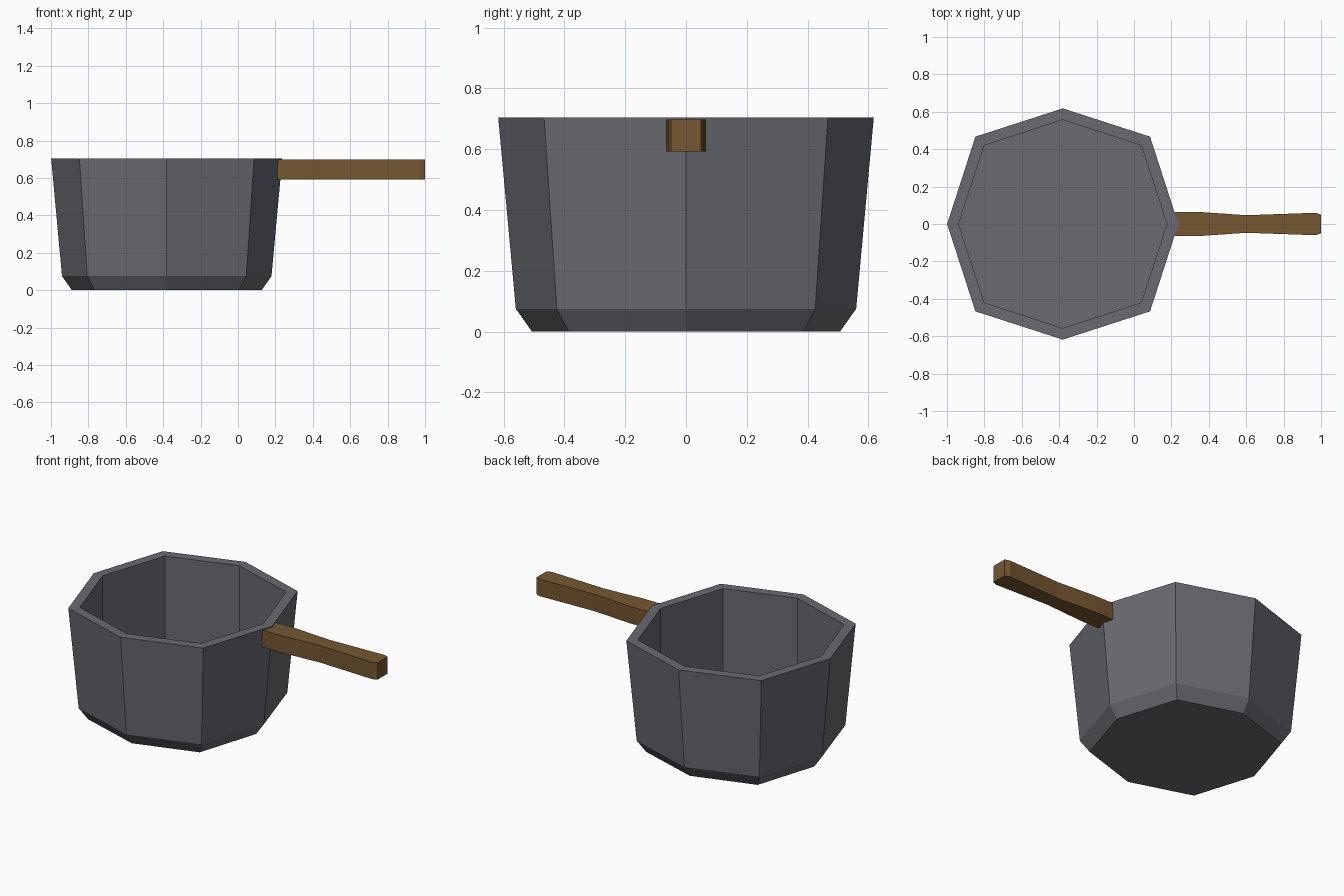
import bpy, bmesh, math

if "Cube" in bpy.data.objects:
    bpy.data.objects.remove(bpy.data.objects["Cube"])

def material(name, rgb):
    m = bpy.data.materials.new(name)
    m.diffuse_color = (*rgb, 1)
    m.use_nodes = True
    m.node_tree.nodes["Principled BSDF"].inputs["Base Color"].default_value = m.diffuse_color
    return m

def finish(bm, name, mat):
    bmesh.ops.recalc_face_normals(bm, faces=bm.faces)
    me = bpy.data.meshes.new(name)
    bm.to_mesh(me)
    bm.free()
    me.materials.append(mat)
    ob = bpy.data.objects.new(name, me)
    bpy.context.collection.objects.link(ob)
    return ob

steel = material("dark grey metal", (0.14, 0.147, 0.165))
wood = material("brown wood", (0.18, 0.095, 0.03))

# Pot: stacked eight-sided rings (z, axis radius, diagonal offset), outside then inside
rings = [(0.0, 0.507, 0.386), (0.075, 0.56, 0.425), (0.705, 0.618, 0.467),
         (0.705, 0.557, 0.42), (0.08, 0.557, 0.42)]
bm = bmesh.new()
loops = []
for z, axis, diag in rings:
    loop = []
    for i in range(8):
        a = i * math.pi / 4
        r = diag * math.sqrt(2) if i % 2 else axis
        loop.append(bm.verts.new((-0.381 + r * math.cos(a), r * math.sin(a), z)))
    loops.append(loop)
for lo, hi in zip(loops, loops[1:]):
    for i in range(8):
        j = (i + 1) % 8
        bm.faces.new((lo[i], lo[j], hi[j], hi[i]))
bm.faces.new(loops[0][::-1])
bm.faces.new(loops[-1])
finish(bm, "pot", steel)

# Handle: waisted outline seen from above, extruded upward
half = [(0.21, 0.065), (0.34, 0.065), (0.6, 0.047), (0.97, 0.06), (1.0, 0.05)]
outline = [(x, -y) for x, y in half] + [(x, y) for x, y in reversed(half)]
bm = bmesh.new()
base = bm.faces.new([bm.verts.new((x, y, 0.592)) for x, y in outline])
top = bmesh.ops.extrude_face_region(bm, geom=[base])
bmesh.ops.translate(bm, vec=(0, 0, 0.106),
                    verts=[v for v in top["geom"] if isinstance(v, bmesh.types.BMVert)])
if not base.is_valid or len(bm.faces) < len(outline) + 2:
    bmesh.ops.holes_fill(bm, edges=[e for e in bm.edges if e.is_boundary], sides=0)
finish(bm, "handle", wood)
